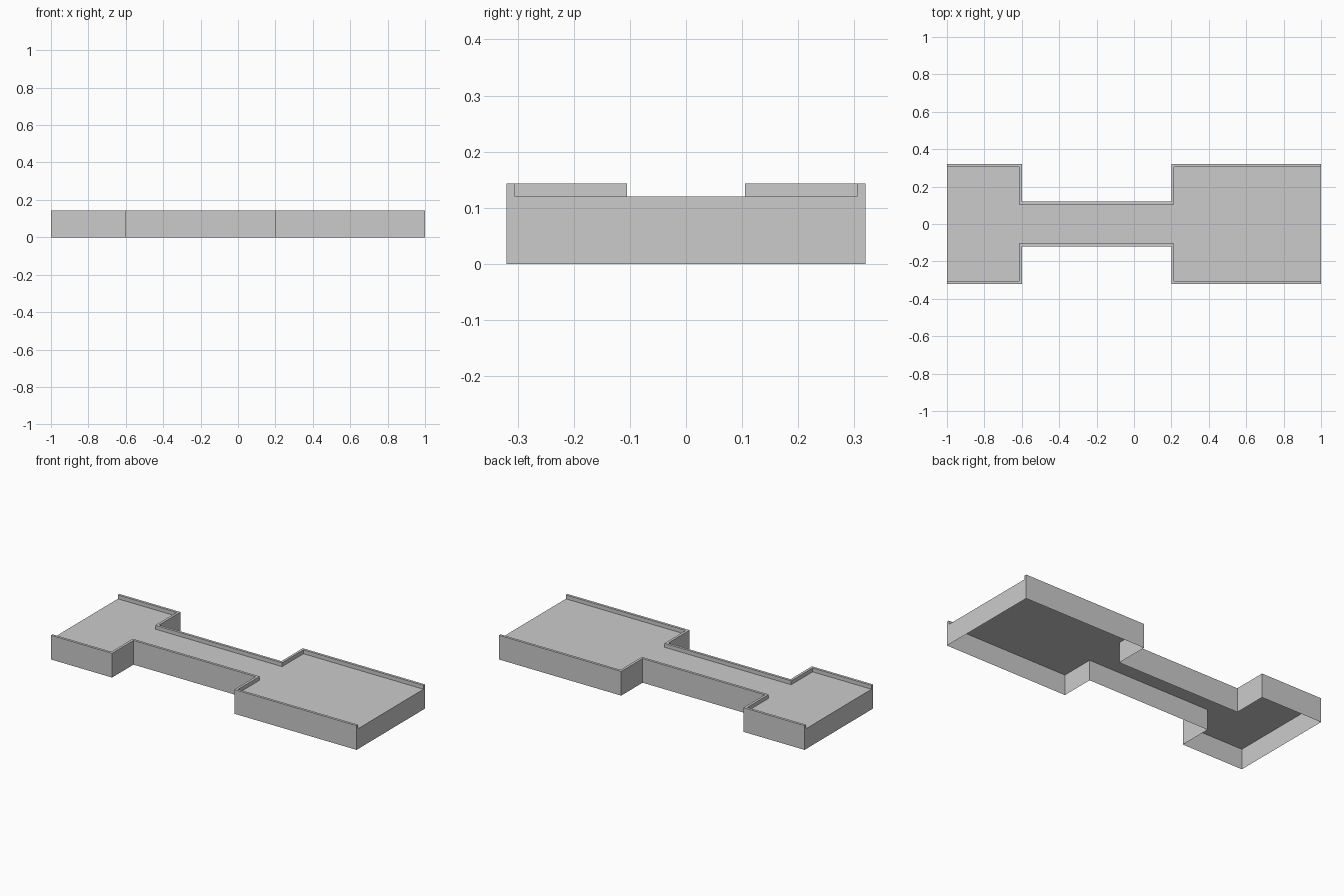
import bpy
import bmesh

cube = bpy.data.objects.get("Cube")
if cube:
    bpy.data.objects.remove(cube)

DECK, RIM, T = 0.12, 0.143, 0.015   # deck height, rim height, rim thickness

grey = bpy.data.materials.new("plain grey")
grey.use_nodes = True
colour = (0.6, 0.6, 0.6, 1)
grey.diffuse_color = colour
grey.node_tree.nodes["Principled BSDF"].inputs["Base Color"].default_value = colour


def build(name, faces):
    """Make a mesh object from a list of polygons given as corner points."""
    bm = bmesh.new()
    for corners in faces:
        bm.faces.new([bm.verts.new(c) for c in corners])
    bmesh.ops.remove_doubles(bm, verts=bm.verts, dist=0.0001)
    mesh = bpy.data.meshes.new(name)
    bm.to_mesh(mesh)
    bm.free()
    mesh.materials.append(grey)
    obj = bpy.data.objects.new(name, mesh)
    bpy.context.collection.objects.link(obj)
    return obj


def at(path, z):
    return [(x, y, z) for x, y in path]


def strip(lower, upper):
    """Quads joining two matching point rows."""
    return [(lower[i + 1], lower[i], upper[i], upper[i + 1])
            for i in range(len(lower) - 1)]


def mirrored(faces):
    return [[(x, -y, z) for x, y, z in reversed(f)] for f in faces]


# Outline of the back side: small platform, narrow walkway, large platform
outer = [(-1, 0.32), (-0.6, 0.32), (-0.6, 0.12), (0.2, 0.12), (0.2, 0.32), (1, 0.32)]
inner = [(-1, 0.32 - T), (-0.6 - T, 0.32 - T), (-0.6 - T, 0.12 - T),
         (0.2 + T, 0.12 - T), (0.2 + T, 0.32 - T), (1, 0.32 - T)]

# Deck, open underneath
front = [(x, -y) for x, y in outer]
build("deck", [at(front + outer[::-1], DECK)])

# Side skirts below the deck
skirt = strip(at(outer, 0), at(outer, DECK))
build("back_skirt", skirt)
build("front_skirt", mirrored(skirt))

# Raised rims along both sides, open across the two ends
rim = strip(at(outer, DECK), at(outer, RIM))
rim += strip(at(outer, RIM), at(inner, RIM))
rim += strip(at(inner, RIM), at(inner, DECK))
for i, turn in ((0, 1), (-1, -1)):
    cap = [(*outer[i], DECK), (*inner[i], DECK), (*inner[i], RIM), (*outer[i], RIM)]
    rim.append(cap[::turn])
build("back_rim", rim)
build("front_rim", mirrored(rim))

# End walls
for name, s in (("large_end_wall", 1), ("small_end_wall", -1)):
    build(name, [[(s, -0.32 * s, 0), (s, 0.32 * s, 0),
                  (s, 0.32 * s, DECK), (s, -0.32 * s, DECK)]])
